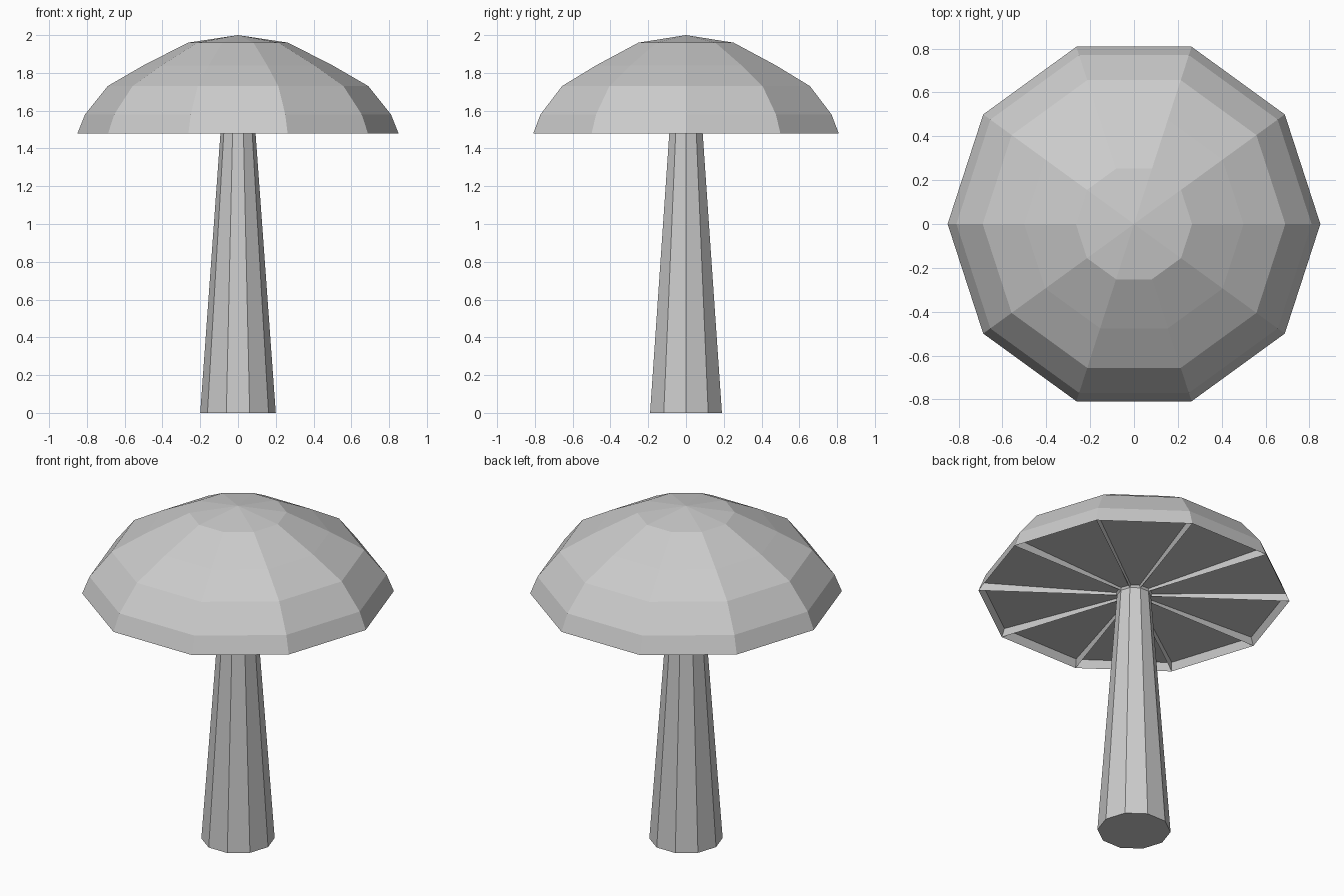
import bpy, bmesh
from math import sin, cos, pi

if "Cube" in bpy.data.objects:
    bpy.data.objects.remove(bpy.data.objects["Cube"])

N = 10  # sides of cap and stem


def ring(bm, r, z):
    return [bm.verts.new((r * cos(2 * pi * i / N), r * sin(2 * pi * i / N), z))
            for i in range(N)]


def bridge(bm, lower, upper):
    return [bm.faces.new((lower[i], lower[(i + 1) % N], upper[(i + 1) % N], upper[i]))
            for i in range(N)]


def finish(bm, name):
    mesh = bpy.data.meshes.new(name)
    bm.to_mesh(mesh)
    bm.free()
    obj = bpy.data.objects.new(name, mesh)
    bpy.context.collection.objects.link(obj)
    return obj


# Stem: tapered, open where it meets the cap
bm = bmesh.new()
base, top = ring(bm, 0.2, 0), ring(bm, 0.093, 1.48)
bridge(bm, base, top)
bm.faces.new(base[::-1])
finish(bm, "stem")

# Cap: faceted dome
bm = bmesh.new()
rings = [ring(bm, r, z) for r, z in
         ((0.85, 1.48), (0.81, 1.58), (0.69, 1.73), (0.5, 1.84), (0.265, 1.96))]
for lower, upper in zip(rings, rings[1:]):
    bridge(bm, lower, upper)
apex = bm.verts.new((0, 0, 2))
for i in range(N):
    bm.faces.new((rings[-1][i], rings[-1][(i + 1) % N], apex))

# Underside: recessed panels separated by thin radial gills
hub = ring(bm, 0.093, 1.48)
panels = bridge(bm, hub, rings[0])
for f in panels:
    f.normal_update()
    if f.normal.z > 0:
        f.normal_flip()
bmesh.ops.inset_individual(bm, faces=panels, thickness=0.009, depth=0)
for f in panels:
    for v in f.verts:
        if v.co.xy.length > 0.4:
            v.co.x *= 0.985
            v.co.y *= 0.985
            v.co.z += 0.045
        else:
            v.co.z += 0.012
bmesh.ops.recalc_face_normals(bm, faces=bm.faces)
finish(bm, "cap")
